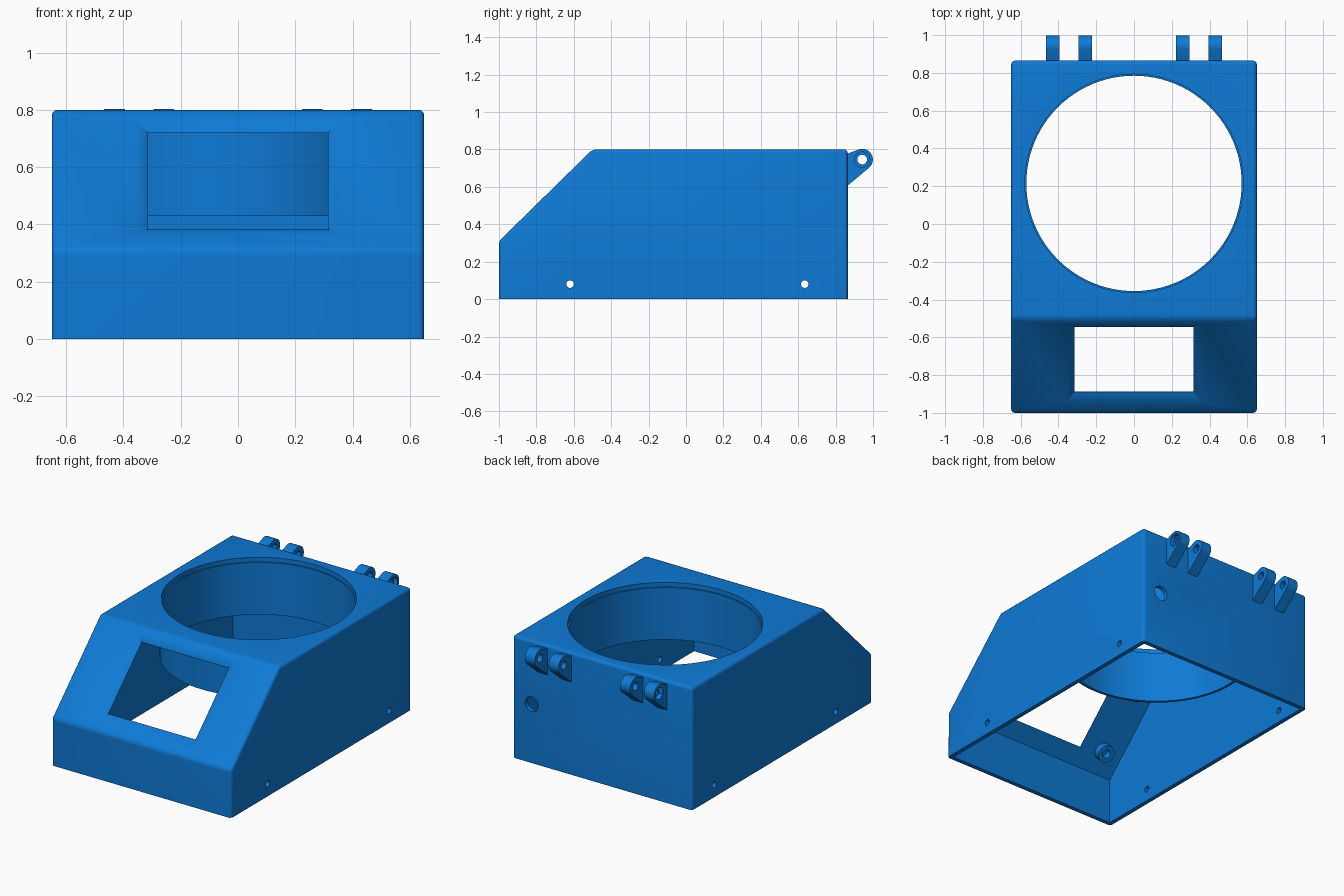
import bpy, bmesh, math
from mathutils import Vector, Matrix

if "Cube" in bpy.data.objects:
    bpy.data.objects.remove(bpy.data.objects["Cube"])

blue = bpy.data.materials.new("blue plastic")
blue.diffuse_color = (0.0044, 0.195, 0.672, 1)
blue.use_nodes = True
blue.node_tree.nodes["Principled BSDF"].inputs["Base Color"].default_value = blue.diffuse_color

WALL = 0.028
HX, FRONT, BACK, TOP, LIP, SLOPE_Y = 0.65, -1.0, 0.865, 0.8, 0.31, -0.5
HOLE_Y = 0.215
ALONG = Vector((0, SLOPE_Y - FRONT, TOP - LIP)).normalized()   # up the slope
NORMAL = Vector((0, -ALONG.z, ALONG.y))                        # out of the slope


def finish(name, bm):
    bmesh.ops.recalc_face_normals(bm, faces=bm.faces)
    mesh = bpy.data.meshes.new(name)
    bm.to_mesh(mesh)
    bm.free()
    ob = bpy.data.objects.new(name, mesh)
    bpy.context.collection.objects.link(ob)
    mesh.materials.append(blue)
    return ob


def loft(name, rings):
    """Closed solid through a list of equally long point rings."""
    bm = bmesh.new()
    vs = [[bm.verts.new(p) for p in ring] for ring in rings]
    n = len(rings[0])
    for a, b in zip(vs, vs[1:]):
        for i in range(n):
            bm.faces.new((a[i], a[(i + 1) % n], b[(i + 1) % n], b[i]))
    bm.faces.new(vs[0])
    bm.faces.new(vs[-1])
    return finish(name, bm)


def prism(name, profile, x0, x1):
    return loft(name, [[(x, y, z) for y, z in profile] for x in (x0, x1)])


def rod(name, r, p0, p1, n=32):
    p0, p1 = Vector(p0), Vector(p1)
    d = p1 - p0
    bm = bmesh.new()
    m = Matrix.Translation((p0 + p1) / 2) @ d.to_track_quat('Z', 'Y').to_matrix().to_4x4()
    bmesh.ops.create_cone(bm, cap_ends=True, segments=n, radius1=r, radius2=r,
                          depth=d.length, matrix=m)
    return finish(name, bm)


def boolean(ob, tool, op='DIFFERENCE'):
    mod = ob.modifiers.new("bool", 'BOOLEAN')
    mod.object, mod.operation, mod.solver = tool, op, 'EXACT'
    bpy.context.view_layer.objects.active = ob
    bpy.ops.object.modifier_apply(modifier=mod.name)
    bpy.data.objects.remove(tool)


def smooth(ob):
    bpy.ops.object.select_all(action='DESELECT')
    ob.select_set(True)
    bpy.context.view_layer.objects.active = ob
    bpy.ops.object.shade_smooth_by_angle(angle=math.radians(35))


# Outer wedge housing with rounded edges, flat at the open bottom
body = prism("housing", [(FRONT, 0), (FRONT, LIP), (SLOPE_Y, TOP), (BACK, TOP), (BACK, 0)], -HX, HX)
bm = bmesh.new()
bm.from_mesh(body.data)
edges = [e for e in bm.edges if max(v.co.z for v in e.verts) > 0.01]
bmesh.ops.bevel(bm, geom=edges, offset=0.02, segments=4, profile=0.5, affect='EDGES')
bm.to_mesh(body.data)
bm.free()

# Hollow interior, open below
k = WALL * math.tan(math.atan2(ALONG.z, ALONG.y) / 2)
q = WALL * math.tan((math.pi / 2 - math.atan2(ALONG.z, ALONG.y)) / 2)
inside = [(FRONT + WALL, -0.1), (FRONT + WALL, LIP - q), (SLOPE_Y + k, TOP - WALL),
          (BACK - WALL, TOP - WALL), (BACK - WALL, -0.1)]
boolean(body, prism("cavity", inside, WALL - HX, HX - WALL))

# Round well hanging from the top plate, with a small step at its mouth
boolean(body, rod("well", 0.588, (0, HOLE_Y, 0.43), (0, HOLE_Y, TOP - 0.012), 96), 'UNION')
boolean(body, rod("bore", 0.57, (0, HOLE_Y, 0.35), (0, HOLE_Y, 0.9), 96))
boolean(body, rod("mouth", 0.578, (0, HOLE_Y, TOP - 0.03), (0, HOLE_Y, 0.9), 96))


# Sloped window with chamfered sides
def slope_point(x, s, depth):
    return Vector((x, FRONT, LIP)) + ALONG * s - NORMAL * depth


def window_ring(hx, s0, s1, depth):
    return [slope_point(x, s, depth) for x, s in ((-hx, s0), (hx, s0), (hx, s1), (-hx, s1))]


boolean(body, loft("window", [window_ring(0.376, 0.058, 0.675, -0.01),
                              window_ring(0.315, 0.131, 0.612, 0.026),
                              window_ring(0.315, 0.131, 0.612, 0.07)]))

# Screw holes through both sides and a cable hole in the back
for y in (-0.62, 0.635):
    boolean(body, rod("screw_hole", 0.02, (-1, y, 0.08), (1, y, 0.08), 24))
boolean(body, rod("cable_hole", 0.048, (0.51, BACK - 0.1, 0.385), (0.51, BACK + 0.1, 0.385)))
smooth(body)

# Screw bosses behind the slope, around the window
for x in (-0.48, 0.48):
    for s in (0.16, 0.58):
        boss = rod("screw_boss", 0.055, slope_point(x, s, WALL - 0.008), slope_point(x, s, 0.075))
        boolean(boss, rod("pilot", 0.027, slope_point(x, s, WALL + 0.002), slope_point(x, s, 0.12)))
        smooth(boss)

# Hinge lugs on the back; the outer ones are recessed for a bolt
CY, CZ, R = 0.942, 0.746, 0.057
arc = [math.radians(110 - 160 * i / 20) for i in range(21)]
lug_profile = ([(BACK - 0.012, 0.774)] + [(CY + R * math.cos(a), CZ + R * math.sin(a)) for a in arc]
               + [(BACK - 0.012, 0.597)])
for side in (-1, 1):
    for x0, x1, outer in ((0.223, 0.295, False), (0.395, 0.467, True)):
        lug = prism("hinge_lug", lug_profile, side * x0, side * x1)
        boolean(lug, rod("pin_hole", 0.026, (-1, CY, CZ), (1, CY, CZ)))
        if outer:
            boolean(lug, rod("recess", 0.041, (side * (x1 - 0.03), CY, CZ), (side, CY, CZ),
                             6 if side < 0 else 32))
        smooth(lug)
